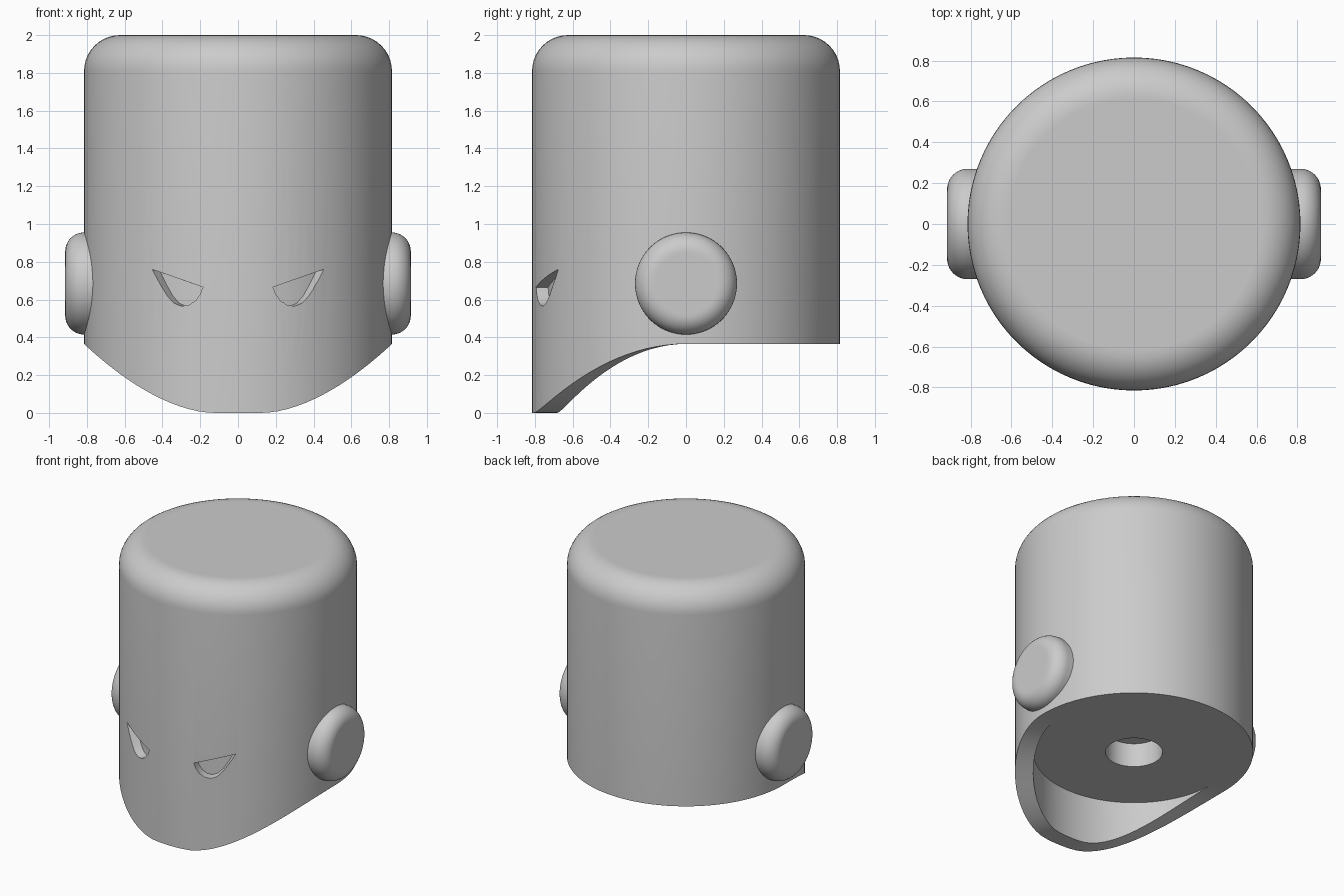
import bpy
import bmesh
from math import sin, cos, pi, asin

if "Cube" in bpy.data.objects:
    bpy.data.objects.remove(bpy.data.objects["Cube"], do_unlink=True)

R, INNER, BASE, TOP = 0.815, 0.69, 0.365, 2.0
SEGMENTS = 96

grey = bpy.data.materials.new("plain grey")
grey.use_nodes = True
grey.diffuse_color = (0.6, 0.6, 0.6, 1)
grey.node_tree.nodes["Principled BSDF"].inputs["Base Color"].default_value = (0.6, 0.6, 0.6, 1)


def finish(bm, name):
    bmesh.ops.remove_doubles(bm, verts=bm.verts, dist=0.0001)
    bmesh.ops.recalc_face_normals(bm, faces=bm.faces)
    mesh = bpy.data.meshes.new(name)
    bm.to_mesh(mesh)
    bm.free()
    mesh.materials.append(grey)
    obj = bpy.data.objects.new(name, mesh)
    bpy.context.collection.objects.link(obj)
    return obj


def select(obj):
    bpy.ops.object.select_all(action='DESELECT')
    obj.select_set(True)
    bpy.context.view_layer.objects.active = obj


def smooth(obj):
    select(obj)
    bpy.ops.object.shade_smooth_by_angle(angle=pi / 6)


def fillet(radius, height, size, steps=10):
    """Flat cap and rounded rim, from the centre outward."""
    arc = [(radius - size + size * sin(i * pi / 2 / steps),
            height - size + size * cos(i * pi / 2 / steps)) for i in range(steps + 1)]
    return [(0, height), (radius - size - 0.01, height)] + arc


def lathe(name, profile_at, place):
    """Turn a profile, which may vary with the angle, into a closed solid."""
    bm = bmesh.new()
    columns = []
    for i in range(SEGMENTS):
        a = 2 * pi * i / SEGMENTS
        columns.append([bm.verts.new(place(r, a, h)) for r, h in profile_at(a)])
    for i, left in enumerate(columns):
        right = columns[(i + 1) % SEGMENTS]
        for j in range(len(left) - 1):
            bm.faces.new((left[j], right[j], right[j + 1], left[j + 1]))
    return finish(bm, name)


# Helmet: rounded top, curved front skirt and a blind socket underneath
def skirt_height(a):
    if cos(a) <= 0:
        return BASE
    t = max(0, (abs(sin(a)) * R - 0.13) / (R - 0.13))
    return BASE * t ** 1.75


def helmet_profile(a):
    low = skirt_height(a)
    return fillet(R, TOP, 0.19) + [(R, low), (INNER, low), (INNER, BASE),
                                  (0.195, BASE), (0.195, 0.545), (0, 0.545)]


helmet = lathe("helmet", helmet_profile, lambda r, a, h: (r * sin(a), -r * cos(a), h))

# Eye recesses, cut radially into the front wall
LOWER_LID = [(0.185, 0.665), (0.2, 0.628), (0.225, 0.593), (0.26, 0.571), (0.3, 0.565),
             (0.34, 0.582), (0.375, 0.62), (0.41, 0.677), (0.455, 0.76)]


def eye_cutter(side):
    bm = bmesh.new()
    depth = R - 0.065
    rows = []
    for x, z in LOWER_LID:
        a = asin(x / R)
        brow = 0.665 + (x - 0.185) / 0.27 * 0.095
        rows.append([bm.verts.new((side * depth * sin(a), -depth * cos(a), h)) for h in (z, brow)])
    for p, q in zip(rows, rows[1:]):
        bm.faces.new((p[0], q[0], q[1], p[1]))
    bmesh.ops.remove_doubles(bm, verts=bm.verts, dist=0.0001)
    out = bmesh.ops.extrude_face_region(bm, geom=bm.faces[:])
    for v in out["geom"]:
        if isinstance(v, bmesh.types.BMVert):
            v.co.x *= 1.2
            v.co.y *= 1.2
    return finish(bm, "eye_cutter")


for side in (-1, 1):
    cutter = eye_cutter(side)
    cutter.hide_render = True
    cut = helmet.modifiers.new("eye", 'BOOLEAN')
    cut.operation = 'DIFFERENCE'
    cut.solver = 'EXACT'
    cut.object = cutter
    select(helmet)
    bpy.ops.object.modifier_apply(modifier=cut.name)
    bpy.data.objects.remove(cutter, do_unlink=True)
smooth(helmet)

# Round ear caps
for side, label in ((1, "left"), (-1, "right")):
    ear = lathe(label + "_ear", lambda a: fillet(0.27, 0.915, 0.1) + [(0.27, 0.7), (0, 0.7)],
                lambda r, a, h: (side * h, r * cos(a), 0.685 + r * sin(a)))
    smooth(ear)
